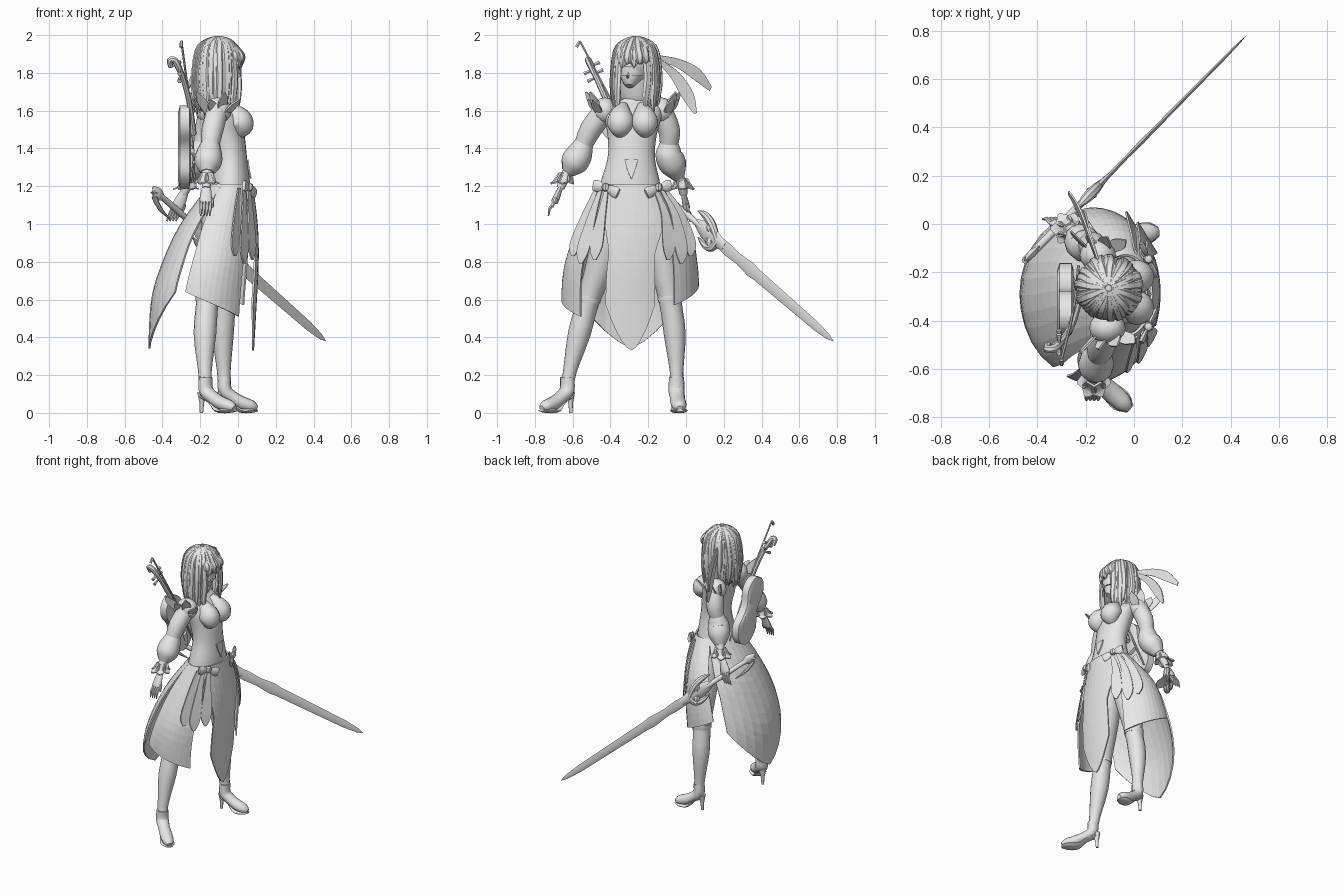
import bpy, bmesh, math, random
from mathutils import Vector

random.seed(4)
default_cube = bpy.data.objects.get("Cube")
if default_cube:
    bpy.data.objects.remove(default_cube, do_unlink=True)

grey = bpy.data.materials.new("light_grey")
grey.use_nodes = True
grey.diffuse_color = (.8, .8, .8, 1)
grey.node_tree.nodes["Principled BSDF"].inputs["Base Color"].default_value = (.8, .8, .8, 1)
FORWARD, LEFT, UP = Vector((1, 0, 0)), Vector((0, 1, 0)), Vector((0, 0, 1))


def finish(name, mesh_builder, smooth=True, thickness=0):
    mesh = bpy.data.meshes.new(name)
    bmesh.ops.recalc_face_normals(mesh_builder, faces=mesh_builder.faces)
    mesh_builder.to_mesh(mesh)
    mesh_builder.free()
    mesh.materials.append(grey)
    part = bpy.data.objects.new(name, mesh)
    bpy.context.collection.objects.link(part)
    if smooth:
        bpy.ops.object.select_all(action="DESELECT")
        part.select_set(True)
        bpy.context.view_layer.objects.active = part
        bpy.ops.object.shade_smooth_by_angle(angle=math.radians(40))
    if thickness:
        solid = part.modifiers.new("thickness", "SOLIDIFY")
        solid.thickness, solid.offset = thickness, 0


def skin(name, rings, closed=True, **options):
    """Join rows of points with quads; closed rows are capped."""
    bm = bmesh.new()
    rows = [[bm.verts.new(point) for point in ring] for ring in rings]
    count = len(rows[0])
    for low, high in zip(rows, rows[1:]):
        for i in range(count if closed else count - 1):
            j = (i + 1) % count
            bm.faces.new((low[i], low[j], high[j], high[i]))
    if closed:
        bm.faces.new(rows[0])
        bm.faces.new(rows[-1])
    finish(name, bm, **options)


def smooth_path(path, steps):
    """Catmull-Rom refinement of rows of numbers."""
    rows = [Vector(row) for row in path]
    padded = [rows[0]] + rows + [rows[-1]]
    result = []
    for a, b, c, d in zip(padded, padded[1:], padded[2:], padded[3:]):
        for k in range(steps):
            t = k / steps
            result.append(b + (c - a) * t / 2 + (a - b * 2.5 + c * 2 - d / 2) * t ** 2
                          + (b * 1.5 - a / 2 - c * 1.5 + d / 2) * t ** 3)
    return result + [rows[-1]]


def tube(name, path, flat=1, ref=FORWARD, sides=12, steps=3):
    """Sweep an oval; each path row is x, y, z, radius along ref."""
    rows = smooth_path(path, steps) if steps > 1 else [Vector(row) for row in path]
    centres = [row.xyz for row in rows]
    rings = []
    for i, row in enumerate(rows):
        tangent = centres[min(i + 1, len(rows) - 1)] - centres[max(i - 1, 0)]
        across = ref.cross(tangent).normalized()
        main = tangent.cross(across).normalized()
        radius = max(row[3], .001)
        turns = [math.tau * k / sides for k in range(sides)]
        rings.append([row.xyz + (main * math.cos(a) + across * math.sin(a) * flat) * radius for a in turns])
    skin(name, rings)


def ball(name, centre, size, segments=16):
    bm = bmesh.new()
    bmesh.ops.create_uvsphere(bm, u_segments=segments, v_segments=segments // 2, radius=1)
    bmesh.ops.scale(bm, vec=size, verts=bm.verts)
    bmesh.ops.translate(bm, vec=centre, verts=bm.verts)
    finish(name, bm)


def strip(name, path, side, thickness=.008):
    """Cloth strip; each path row is x, y, z, half width along side."""
    rows = smooth_path(path, 4)
    side = Vector(side).normalized()
    skin(name, [[r.xyz - side * r[3], r.xyz, r.xyz + side * r[3]] for r in rows],
         closed=False, smooth=False, thickness=thickness)


def oval_loft(name, table, sides=24):
    """Stack ovals; each row is z, centre x, centre y, radius x, radius y."""
    turns = [math.tau * k / sides for k in range(sides)]
    skin(name, [[(x + rx * math.cos(a), y + ry * math.sin(a), z) for a in turns]
                for z, x, y, rx, ry in smooth_path(table, 3)])


# Body
oval_loft("torso", [(1.1, -.05, -.29, .11, .17), (1.2, -.04, -.295, .105, .162), (1.35, -.04, -.29, .088, .125),
                    (1.47, -.06, -.285, .095, .13), (1.57, -.08, -.28, .095, .15), (1.63, -.11, -.275, .065, .13),
                    (1.665, -.115, -.275, .04, .055), (1.77, -.1, -.28, .035, .036)])
for side in (-1, 1):
    tube("bust", [(-.06, -.283 + side * .05, 1.63, .025), (-.025, -.283 + side * .058, 1.59, .052),
                  (.005, -.283 + side * .063, 1.55, .07), (.014, -.283 + side * .064, 1.515, .066),
                  (-.005, -.283 + side * .06, 1.475, .035)], sides=16)
strip("bodice_point", [(.052, -.29, 1.34, .035), (.058, -.29, 1.29, .022), (.068, -.29, 1.24, .002)], LEFT)

# Head
ball("head", (-.085, -.285, 1.835), (.088, .075, .11), 24)
tube("jaw", [(-.075, -.285, 1.82, .07), (-.05, -.295, 1.765, .055), (-.032, -.3, 1.73, .022)], flat=.9)
tube("nose", [(-.01, -.305, 1.82, .006), (.006, -.31, 1.785, .01), (-.005, -.308, 1.775, .006)], steps=1, sides=6)
oval_loft("blindfold", [(1.785, -.083, -.288, .09, .078), (1.835, -.084, -.287, .095, .082)])

# Hair: cap with long overlapping locks, short at the face
ball("hair_cap", (-.11, -.268, 1.86), (.108, .103, .132), 24)
tube("back_hair", [(-.125, -.265, 1.86, .1), (-.145, -.262, 1.75, .098), (-.15, -.26, 1.66, .08),
                   (-.155, -.26, 1.6, .04)], flat=1.12)
LOCKS = 50
for i in range(LOCKS):
    a = math.tau * i / LOCKS - .12
    facing = math.cos(a + .2)
    fringe = facing > .8
    low = random.uniform(1.82, 1.85) if fringe else random.uniform(1.56, 1.63)
    puff = random.uniform(.95, 1.04)
    end_scale = 1 if fringe else random.uniform(.82, 1)
    rows = []
    for scale, drop, width in ((.1, 0, .012), (.5, 0, .02), (.86, 0, .022), (1, .45, .023),
                               ((1 + end_scale) / 2, .75, .02), (end_scale, 1, .003)):
        twist = a + random.uniform(-.05, .05)
        z = 1.99 - .1 * scale ** 2.2 if scale < .9 and not drop else 1.93 - drop * (1.93 - low)
        rows.append((-.105 + .128 * puff * scale * math.cos(twist), -.265 + .124 * puff * scale * math.sin(twist),
                     z, width))
    tube("hair_lock", rows, flat=.6, ref=Vector((-math.sin(a), math.cos(a), 0)), sides=6)

# Blindfold tails
strip("upper_tail", [(-.15, -.15, 1.88, .015), (-.19, -.04, 1.85, .024), (-.23, .06, 1.79, .032),
                     (-.27, .13, 1.715, .012)], (0, .5, 1))
strip("lower_tail", [(-.15, -.15, 1.87, .012), (-.18, -.06, 1.79, .026), (-.2, .01, 1.68, .032),
                     (-.21, .05, 1.585, .008)], (0, 1, .5))

# Skirt panels cut from one flared surface
FLARE = smooth_path([(1.21, -.035, -.295, .108, .165), (1, -.1, -.275, .2, .285), (.8, -.145, -.29, .25, .345),
                     (.6, -.18, -.295, .275, .36), (.33, -.195, -.29, .275, .35)], 6)


def flare_point(z, degrees):
    row = min(FLARE, key=lambda r: abs(r[0] - z))
    k = list(FLARE).index(row)
    other = FLARE[min(max(k + (1 if z < row[0] else -1), 0), len(FLARE) - 1)]
    gap = other[0] - row[0]
    row = row.lerp(other, (z - row[0]) / gap if gap else 0)
    a = math.radians(degrees)
    return Vector((row[1] + row[3] * math.cos(a), row[2] + row[4] * math.sin(a), z))


def skirt_panel(name, top, bottom, hem):
    rings = []
    for k in range(13):
        t = k / 12
        start, end = [a + (b - a) * min(1, t * 1.8) ** .7 for a, b in zip(top, bottom)]
        rings.append([flare_point(1.21 + (hem(u / 10) - 1.21) * t, start + (end - start) * u / 10)
                      for u in range(11)])
    skin(name, rings, closed=False, smooth=False, thickness=.01)


skirt_panel("front_panel", (-58, 58), (-21, 21), lambda u: .33 + .24 * abs(2 * u - 1) ** 1.6)
skirt_panel("back_panel", (115, 245), (125, 235), lambda u: .34 + .3 * abs(2 * u - 1) ** 1.3)
skirt_panel("left_panel", (45, 120), (40, 110), lambda u: .57 + .15 * u)
skirt_panel("right_panel", (-120, -45), (-112, -47), lambda u: .64 - .13 * u)

# Hip bows and hanging ribbons
for side in (-1, 1):
    knot = Vector((.06, -.285 + side * .14, 1.195))
    ball("bow_knot", knot, (.022, .022, .024), 8)
    for turn in (-1, 1):
        tip = knot + Vector((-.03 * turn * side, .065 * turn, -.012 + .022 * turn * side))
        tube("bow_loop", [(*knot, .008), (*knot.lerp(tip, .6), .03), (*tip, .028)], flat=.4, ref=UP, sides=8)
    for angle, length in ((32, .38), (47, .4), (62, .36)):
        rows = [(*(flare_point(1.19 - length * t, side * (angle + 8 * (1 - t))) + Vector((.008, side * .012, 0))), w)
                for t, w in ((0, .01), (.35, .024), (.8, .038), (1, .008))]
        strip("hanging_ribbon", rows, (-.6, side, 0))

# Legs and heeled shoes
LEGS = {
    "right": ([(-.09, -.37, 1.1, .095), (-.12, -.43, .85, .085), (-.16, -.515, .6, .06), (-.175, -.565, .42, .06),
               (-.175, -.615, .22, .036), (-.17, -.63, .12, .036)], (.75, -.66), 1.04),
    "left": ([(-.06, -.2, 1.1, .095), (-.06, -.13, .85, .085), (-.07, -.085, .6, .06), (-.08, -.06, .42, .058),
              (-.075, -.05, .22, .036), (-.07, -.05, .12, .036)], (.96, .1), .88)}
for name, (path, aim, length) in LEGS.items():
    tube(name + "_leg", path, sides=16)
    ankle, aim = Vector((*path[-1][:2], 0)), Vector((*aim, 0)).normalized()
    across = UP.cross(aim)

    def along(s, z, r):
        return (*(ankle + aim * s * length + UP * z), r)
    tube(name + "_shoe", [along(0, .19, .04), along(.0, .12, .043), along(.05, .08, .04), along(.11, .05, .042),
                          along(.165, .035, .036), along(.195, .025, .016)], ref=across, flat=.85)
    tube(name + "_sole", [along(-.02, .085, .028), along(.04, .055, .028), along(.09, .014, .04),
                          along(.15, .012, .046), along(.198, .012, .02)], ref=across, flat=.28)
    tube(name + "_heel", [along(-.025, .11, .026), along(-.028, .05, .012), along(-.03, 0, .009)], steps=1)
    tube(name + "_boot_top", [(*path[2][:2], .62, .064), (*path[2][:2], .6, .065), (*path[2][:2], .585, .062)],
         steps=1, sides=16)

# Arms: shoulder puff, sleeve, lower puff, cuff, hand
ARMS = {
    "right": [(-.11, -.43, 1.6), (-.135, -.505, 1.5), (-.155, -.57, 1.36), (-.165, -.64, 1.25), (-.17, -.69, 1.13)],
    "left": [(-.15, -.13, 1.6), (-.17, -.09, 1.5), (-.2, -.09, 1.36), (-.26, -.025, 1.22), (-.315, .0, 1.1)]}
for name, joints in ARMS.items():
    shoulder, upper, elbow, wrist, hand = [Vector(j) for j in joints]
    ball(name + "_shoulder_puff", shoulder, (.075, .065, .07))
    tube(name + "_sleeve", [(*shoulder, .058), (*upper, .058), (*upper.lerp(elbow, .6), .048)])
    tube(name + "_lower_puff", [(*upper.lerp(elbow, .35), .04), (*elbow.lerp(upper, .3), .06), (*elbow, .072),
                                (*elbow.lerp(wrist, .4), .07), (*wrist.lerp(elbow, .2), .035)])
    tube(name + "_wrist", [(*wrist.lerp(elbow, .3), .03), (*wrist, .027), (*wrist.lerp(hand, .5), .022)])
    outward = math.copysign(1, shoulder.y + .28)
    for k in range(6):
        a = math.tau * k / 6
        spread = Vector((math.cos(a), math.sin(a), 0))
        tip = wrist.lerp(hand, .3) + spread * .068
        strip(name + "_cuff_petal", [(*(wrist + spread * .026 + UP * .02), .02), (*wrist.lerp(tip, .6), .032),
                                     (*tip, .006)], UP.cross(spread))
    for k in range(4):
        lean = Vector((-.06 + .04 * k, outward * (.07 - .012 * k), .11 - .04 * (k % 2)))
        base = shoulder + Vector((-.05 + .035 * k, outward * .03, -.01))
        strip(name + "_shoulder_petal", [(*base, .025), (*(base + lean * .55), .03), (*(base + lean), .002)],
              (1, -.8 * outward, .2))
    reach = (hand - wrist).normalized()
    tube(name + "_palm", [(*wrist.lerp(hand, .4), .022), (*hand, .034), (*(hand + reach * .02), .03)], flat=.55)
    for k in range(4):
        root = hand + reach * .01 + FORWARD * (.016 * k - .024)
        bend = root + reach * .045 + LEFT * outward * .012
        tube(name + "_finger", [(*root, .01), (*bend, .009), (*(bend + reach * .04 - LEFT * outward * .01), .004)],
             sides=6, steps=1)
    thumb = hand + FORWARD * .03
    tube(name + "_thumb", [(*hand, .012), (*thumb, .011), (*(thumb + reach * .045 + FORWARD * .008), .005)], sides=6)

# Sword: pommel to tip
pommel, tip = Vector((-.45, -.15, 1.185)), Vector((.465, .78, .38))


def on_sword(t, r, lift=0):
    return (*(pommel.lerp(tip, t) + UP * lift), r)


tube("blade", [on_sword(.33, .03), on_sword(.4, .036), on_sword(.46, .03), on_sword(.53, .04), on_sword(.56, .034),
               on_sword(.9, .026), on_sword(.97, .016), on_sword(1, .001)], flat=.25, ref=UP, sides=4, steps=1)
tube("grip", [on_sword(.03, .015), on_sword(.15, .017), on_sword(.27, .015)], ref=UP)
tube("pommel", [on_sword(0, .008, .01), on_sword(.03, .034), on_sword(.06, .014)], ref=UP, flat=.5, sides=8)
tube("guard_core", [on_sword(.22, .02), on_sword(.27, .05), on_sword(.32, .045), on_sword(.38, .025)],
     ref=UP, flat=.35, sides=8, steps=2)
for side in (-1, 1):
    tube("guard_hook", [on_sword(.34, .016), on_sword(.31, .022, side * .06), on_sword(.27, .02, side * .08),
                        on_sword(.23, .003, side * .07)], ref=UP, sides=8)
    ball("guard_knob", on_sword(.3, 0, side * .04)[:3], (.026, .026, .03), 8)
tube("pommel_hook", [on_sword(.04, .014), on_sword(.0, .015, -.02), on_sword(.04, .012, -.07), on_sword(.1, .003, -.08)],
     ref=UP, sides=8)

# Violin slung on the back
base, axis = Vector((-.28, -.22, 1.2)), Vector((0, -.4, .9)).normalized()
across = axis.cross(FORWARD)
half = smooth_path([(0, .03), (.04, .08), (.12, .105), (.2, .075), (.27, .066), (.36, .09), (.43, .065), (.46, .02)], 3)
outline = [(s, w) for s, w in half] + [(s, -w) for s, w in reversed(half)]
skin("violin_body", [[base + axis * (.23 + (s - .23) * grow) + across * w * grow + FORWARD * x for s, w in outline]
                     for x, grow in ((-.038, .8), (-.028, 1), (.022, 1), (.03, .8))])


def on_violin(s, r, x=0, w=0):
    return (*(base + axis * s + across * w + FORWARD * x), r)


tube("violin_neck", [on_violin(.3, .016, .045), on_violin(.5, .015, .02), on_violin(.66, .014, -.02)], sides=8)
tube("violin_scroll", [on_violin(.64, .014, -.015), on_violin(.69, .018, -.035), on_violin(.73, .018, -.055),
                       on_violin(.73, .016, -.08), on_violin(.69, .014, -.075)], ref=across, sides=8)
tube("violin_tailpiece", [on_violin(.02, .012, .03), on_violin(.14, .024, .045)], ref=across, flat=.3, sides=8, steps=1)
tube("violin_bridge", [on_violin(.2, .02, .03, -.03), on_violin(.2, .02, .03, .03)], flat=.3, sides=8, steps=1)
for k in range(4):
    end = .05 if k % 2 else -.05
    tube("violin_peg", [on_violin(.63 + .022 * k, .005, -.03), on_violin(.63 + .022 * k, .012, -.03, end)], sides=6)
tube("violin_bow", [on_violin(.0, .006, .05, .05), on_violin(.4, .006, .03, .03), on_violin(.84, .006, -.02, .0)], sides=6)
tube("violin_bow_tip", [on_violin(.84, .008, -.02), on_violin(.82, .01, -.02, -.03)], sides=6, steps=1)
